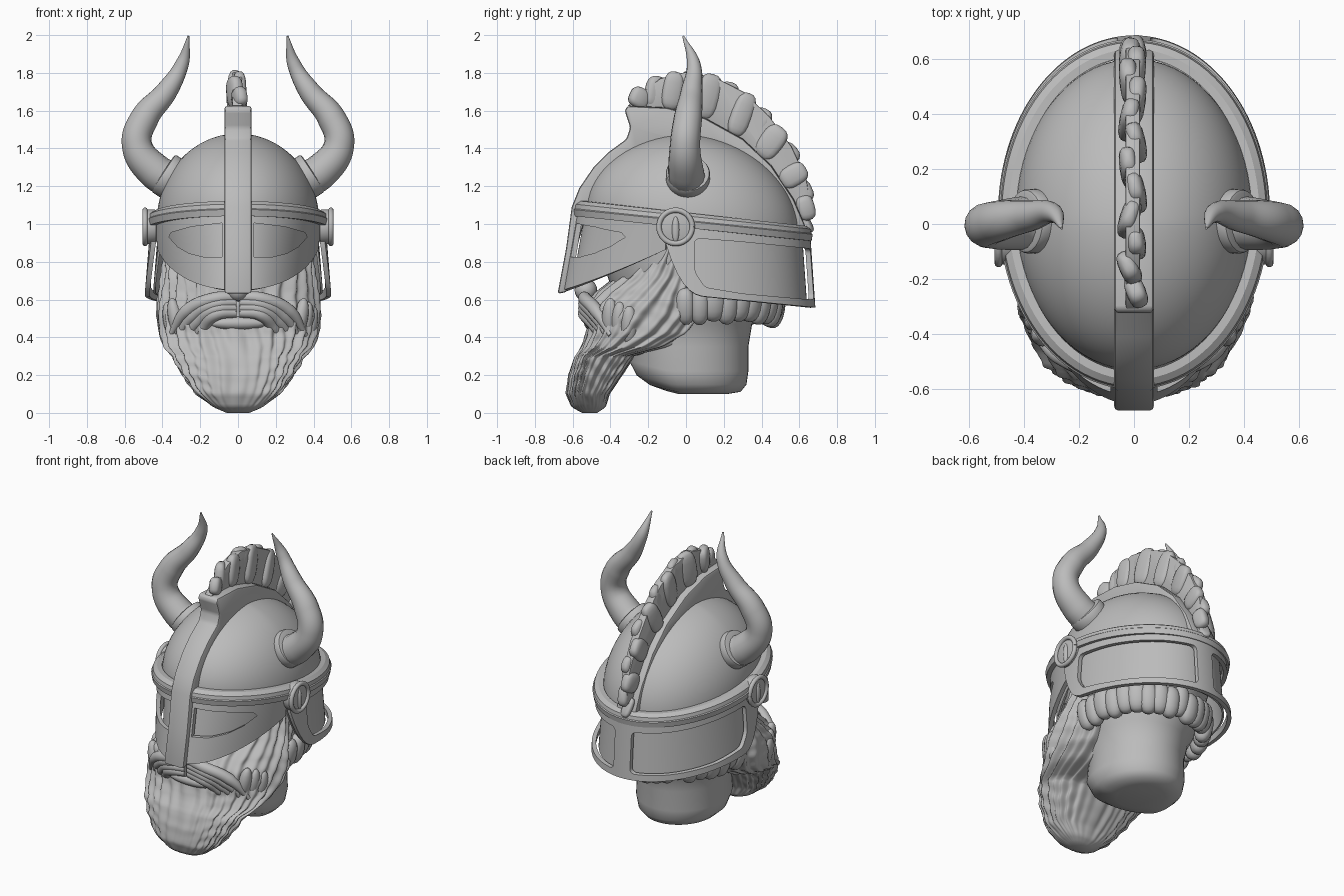
import bpy, bmesh, math, random
from math import sin, cos, pi
from mathutils import Vector

random.seed(4)
if "Cube" in bpy.data.objects:
    bpy.data.objects.remove(bpy.data.objects["Cube"])

GREY = (0.5, 0.5, 0.5, 1)
mat = bpy.data.materials.new("plain grey")
mat.use_nodes = True
mat.diffuse_color = GREY
mat.node_tree.nodes["Principled BSDF"].inputs["Base Color"].default_value = GREY
CY = 0.035                      # helmet centre in y


def rim_z(y):
    return 1.015 - 0.11 * y


def power(c, p):
    return math.copysign(abs(c) ** p, c)


def add(name, data):
    obj = bpy.data.objects.new(name, data)
    bpy.context.scene.collection.objects.link(obj)
    return obj


def from_bm(name, bm):
    bmesh.ops.recalc_face_normals(bm, faces=bm.faces)
    me = bpy.data.meshes.new(name)
    bm.to_mesh(me)
    bm.free()
    return add(name, me)


def finish(obj, angle=35):
    """Bake modifiers or curves to a mesh, then colour and shade it."""
    dg = bpy.context.evaluated_depsgraph_get()
    me = bpy.data.meshes.new_from_object(obj.evaluated_get(dg))
    name = obj.name
    bpy.data.objects.remove(obj)
    me.materials.clear()
    me.materials.append(mat)
    me.shade_smooth()
    me.set_sharp_from_angle(angle=math.radians(angle))
    return add(name, me)


def grid(name, rows, wrap_u=False, wrap_v=False, caps=False):
    bm = bmesh.new()
    vs = [[bm.verts.new(p) for p in r] for r in rows]
    n, m = len(vs), len(vs[0])
    for i in range(n if wrap_u else n - 1):
        for j in range(m if wrap_v else m - 1):
            a, b = vs[i], vs[(i + 1) % n]
            k = (j + 1) % m
            bm.faces.new((a[j], a[k], b[k], b[j]))
    if caps:
        bm.faces.new(vs[0])
        bm.faces.new(vs[-1])
    return from_bm(name, bm)


def prism(name, pts, lo, hi, place, bevel=0, segs=2):
    """Extrude a 2D outline between lo and hi."""
    bm = bmesh.new()
    ends = [[bm.verts.new(place(p, h)) for p in pts] for h in (lo, hi)]
    for e in ends:
        bm.faces.new(e)
    for i in range(len(pts)):
        k = (i + 1) % len(pts)
        bm.faces.new((ends[0][i], ends[0][k], ends[1][k], ends[1][i]))
    obj = from_bm(name, bm)
    if bevel:
        mod = obj.modifiers.new("Bevel", 'BEVEL')
        mod.width, mod.segments = bevel, segs
    return obj


def blob(name, loc, scale, axis=(0, 0, 1), p=1):
    """Ellipsoid along an axis; p below 1 makes it blockier."""
    bm = bmesh.new()
    bmesh.ops.create_uvsphere(bm, u_segments=16, v_segments=10, radius=1)
    q = Vector(axis).to_track_quat('Z', 'Y')
    for v in bm.verts:
        v.co = q @ Vector([power(c, p) * s for c, s in zip(v.co, scale)]) + Vector(loc)
    return finish(from_bm(name, bm), 60)


def tube(name, pts):
    cu = bpy.data.curves.new(name, 'CURVE')
    cu.dimensions, cu.bevel_depth, cu.bevel_resolution = '3D', 1, 6
    cu.use_fill_caps = True
    sp = cu.splines.new('BEZIER')
    sp.bezier_points.add(len(pts) - 1)
    for bp, (x, y, z, r) in zip(sp.bezier_points, pts):
        bp.co, bp.radius = (x, y, z), r
        bp.handle_left_type = bp.handle_right_type = 'AUTO'
    return finish(add(name, cu), 60)


def disc(name, loc, axis, r, depth, bevel):
    q = Vector(axis).to_track_quat('Z', 'Y')
    pts = [(r * cos(i * pi / 20), r * sin(i * pi / 20)) for i in range(40)]
    return finish(prism(name, pts, -depth / 2, depth / 2,
                        lambda p, h: q @ Vector((*p, h)) + Vector(loc), bevel))


def lerp_table(table, z):
    for a, b in zip(table, table[1:]):
        if z <= b[0]:
            f = (z - a[0]) / (b[0] - a[0])
            return [p + (q - p) * f for p, q in zip(a, b)]
    return table[-1]


def shell(name, t0, t1, a, b, da, db, zbot, inset, thick, lift=0):
    rows = []
    for i in range(73):
        t = t0 + (t1 - t0) * i / 72
        y = CY + b * sin(t)
        top, bot = rim_z(y), zbot(y) + lift
        row = []
        for j in range(9):
            d = (top - bot) * j / 8
            row.append(((a + da * d - inset) * cos(t),
                        CY + (b + db * d - inset) * sin(t), top - d))
        rows.append(row)
    obj = grid(name, rows)
    mod = obj.modifiers.new("Thickness", 'SOLIDIFY')
    mod.thickness, mod.offset = thick, 0
    return obj


def cut(obj, cutters):
    for c in cutters:
        mod = obj.modifiers.new("Cut", 'BOOLEAN')
        mod.operation, mod.solver, mod.object = 'DIFFERENCE', 'EXACT', c
    finish(obj)
    for c in cutters:
        bpy.data.objects.remove(c)


# Helmet dome, sheared to follow the tilted rim and fading out up the front
rows = []
for i in range(21):
    e = (pi / 2 - 0.01) * i / 20
    row = []
    for k in range(72):
        t = k * pi / 36
        y = CY + 0.565 * cos(e) * sin(t)
        fade = 1 - 0.8 * sin(e) if y < 0 else 1
        row.append((0.43 * cos(e) * cos(t), y, 1.015 - 0.11 * y * fade + 0.465 * sin(e)))
    rows.append(row)
finish(grid("helmet_dome", rows, wrap_v=True, caps=True))

# Rim band
section = [(-.03, .045), (0, .045), (.025, .028), (.03, .005), (.036, 0), (.03, -.035), (-.03, -.035)]
rows = []
for k in range(96):
    t = k * pi / 48
    rows.append([((0.455 + r) * cos(t), CY + (0.6 + r) * sin(t),
                  rim_z(CY + 0.6 * sin(t)) + h) for r, h in section])
finish(grid("rim_band", rows, wrap_u=True, wrap_v=True), 25)


# Visor and neck guard, with linings behind the openings
def visor_bottom(y):
    return 0.635 + 0.23 * max(0, (y + 0.6) / 0.5) ** 1.1


def guard_bottom(y):
    return 0.625 - 0.105 * y + 0.25 * max(0, (0.1 - y) / 0.2) ** 2.5


W = 0.227
visor = (W - pi, -W, 0.44, 0.6, -0.1, 0.18, visor_bottom)
guard = (-W, pi + W, 0.45, 0.61, 0.08, 0.07, guard_bottom)
eye = [(.085, .825), (.18, .825), (.26, .845), (.32, .88), (.365, .93), (.355, .955), (.25, .985), (.085, 1.005)]
panel = [(.045, .925), (.3, .905), (.75, .86), (.75, .595), (.6, .605), (.3, .632), (.1, .665), (.045, .75)]
cut(shell("visor", *visor, 0, 0.026),
    [prism("eye_cutter", eye, -0.9, -0.2, lambda p, h: (s * p[0], h, p[1])) for s in (-1, 1)])
cut(shell("neck_guard", *guard, 0, 0.026),
    [prism("panel_cutter", panel, 0.06, 0.8, lambda p, h: (s * h, *p), 0.03, 4) for s in (-1, 1)])
finish(shell("visor_lining", *visor, 0.04, 0.012, 0.02))
finish(shell("guard_lining", *guard, 0.036, 0.012, 0.02))

# Nose strip running up into the crest ridge
ridge = [(-.31, 1.625), (-.1, 1.615), (.1, 1.56), (.3, 1.45), (.45, 1.31), (.57, 1.13), (.64, .97)]
strip = [(-.68, .63), (-.635, .87), (-.605, 1.09), (-.565, 1.19), (-.49, 1.3), (-.41, 1.38),
         (-.315, 1.45), (-.295, 1.51), (-.325, 1.6)]
inner = [(.55, .97), (.4, 1.2), (.2, 1.37), (0, 1.42), (-.25, 1.34), (-.43, 1.17), (-.53, 1.04),
         (-.57, .9), (-.63, .64)]
finish(prism("nose_strip_and_ridge", strip + ridge + inner, -0.072, 0.072,
             lambda p, h: (h, *p), 0.014))

# Plume: thin core with broad overlapping tufts
plume = [(-.265, 1.68), (-.14, 1.78), (0, 1.815), (.16, 1.785), (.31, 1.71), (.45, 1.58),
         (.57, 1.42), (.65, 1.25), (.675, 1.1), (.635, .98)]
finish(prism("plume_core", [(p[0] * .98, p[1] - .01) for p in plume] + ridge[::-1],
             -0.03, 0.022, lambda p, h: (h, *p), 0.01))
for i in range(14):
    f = (i + 0.5) / 14
    u, w = f * (len(plume) - 1.01), f * (len(ridge) - 1.01)
    top = Vector(plume[int(u)]).lerp(Vector(plume[int(u) + 1]), u % 1)
    low = Vector(ridge[int(w)]).lerp(Vector(ridge[int(w) + 1]), w % 1)
    mid, d = (top + low) / 2, top - low
    x = 0.012 * (-1) ** i - 0.005
    blob("plume_tuft", (x, *mid), (0.036, random.uniform(.055, .07), d.length / 2 + 0.006),
         (random.uniform(-.02, .02), *d), 0.7)

# Horns with collars, and round hinge bosses
horn = [(.33, .01, 1.22, .1), (.44, 0, 1.28, .095), (.535, -.005, 1.42, .08), (.495, .01, 1.56, .075),
        (.38, .03, 1.70, .058), (.295, .04, 1.85, .036), (.262, -.015, 1.995, .005)]
for s in (-1, 1):
    tube("horn", [(s * x, y, z, r) for x, y, z, r in horn])
    disc("horn_collar", (s * .365, .01, 1.25), (s * .83, 0, .55), .117, .08, .015)
    disc("hinge_boss", (s * .462, -.055, .985), (s, 0, 0), .092, .06, .01)
    ring = [(s * .492, -.055 + .088 * cos(k * pi / 20), .985 + .088 * sin(k * pi / 20), .014)
            for k in range(41)]
    tube("hinge_ring", ring)
    blob("hinge_stud", (s * .49, -.055, .97), (.015, .02, .07))

# Head and neck: z, centre y, half width, half depth
head = [(.1, .06, .14, .16), (.112, .05, .22, .24), (.15, .03, .26, .29), (.22, .015, .28, .315),
        (.35, .02, .27, .31), (.47, .01, .3, .34), (.6, .02, .36, .42), (.8, .02, .39, .5), (1.0, .03, .4, .52)]
finish(grid("head_and_neck", [[(rx * cos(t), cy + ry * sin(t), z + max(0, -ry * sin(t) - .1) * .25)
                               for t in [k * pi / 24 for k in range(48)]]
                              for z, cy, rx, ry in head], wrap_v=True, caps=True), 50)

# Beard: lofted mass with rippled strands, running up beside the ears
beard = [(0, -.51, .06, .04), (.03, -.515, .13, .09), (.1, -.52, .22, .115), (.2, -.48, .29, .14),
         (.3, -.43, .345, .155), (.35, -.31, .39, .24), (.42, -.23, .415, .29), (.5, -.19, .425, .32),
         (.58, -.16, .425, .36), (.64, -.13, .415, .34), (.72, -.08, .4, .29), (.86, -.03, .385, .23)]
rows = []
for i in range(73):
    z = 0.86 * i / 72
    _, cy, rx, ry = lerp_table(beard, z)
    p = 0.8 if z < 0.52 else min(1, 0.8 + 2 * (z - 0.52))
    row = []
    for k in range(240):
        t = k * pi / 120
        wave = sin(30 * t + 3 * sin(7 * z + 2 * t)) + 0.6 * sin(19 * t - 14 * z)
        curl = sin(85 * z + 4 * sin(3 * t)) * (0.8 if z < 0.32 and abs(cos(t)) > 0.5 else 0.25)
        g = 1 + (0.026 * wave + 0.02 * curl) * min(1, 8 * z)
        row.append((g * rx * power(cos(t), p), cy + g * ry * power(sin(t), p), z))
    rows.append(row)
finish(grid("beard", rows, wrap_v=True, caps=True), 70)

# Moustache, cheek tufts, lip and nose
for s in (-1, 1):
    for k in range(4):
        o = 0.028 * k
        tube("moustache_strand", [(s * .01, -.53, .615 - o, .025), (s * .12, -.535, .605 - o, .035),
                                  (s * (.27 - o), -.475, .54 - o, .035), (s * (.36 - o), -.4, .41 - o, .012)])
    for k in range(3):
        blob("cheek_tuft", (s * (.33 + .025 * k), -.4 + .05 * k, .5 - .02 * k), (.045, .04, .11),
             (s * .2, 0, 1))
blob("lower_lip", (0, -.5, .475), (.16, .04, .035))
blob("nose", (0, -.53, .65), (.06, .06, .06))

# Hair curls below the neck guard
for k in range(20):
    t = -0.1 + (pi + 0.2) * k / 19
    blob("hair_curl", (.37 * cos(t), .04 + .43 * sin(t), .565 + random.uniform(-.02, .02)),
         (random.uniform(.05, .065), .055, .1), (-.2 * cos(t), -.2 * sin(t), -1), 0.85)
